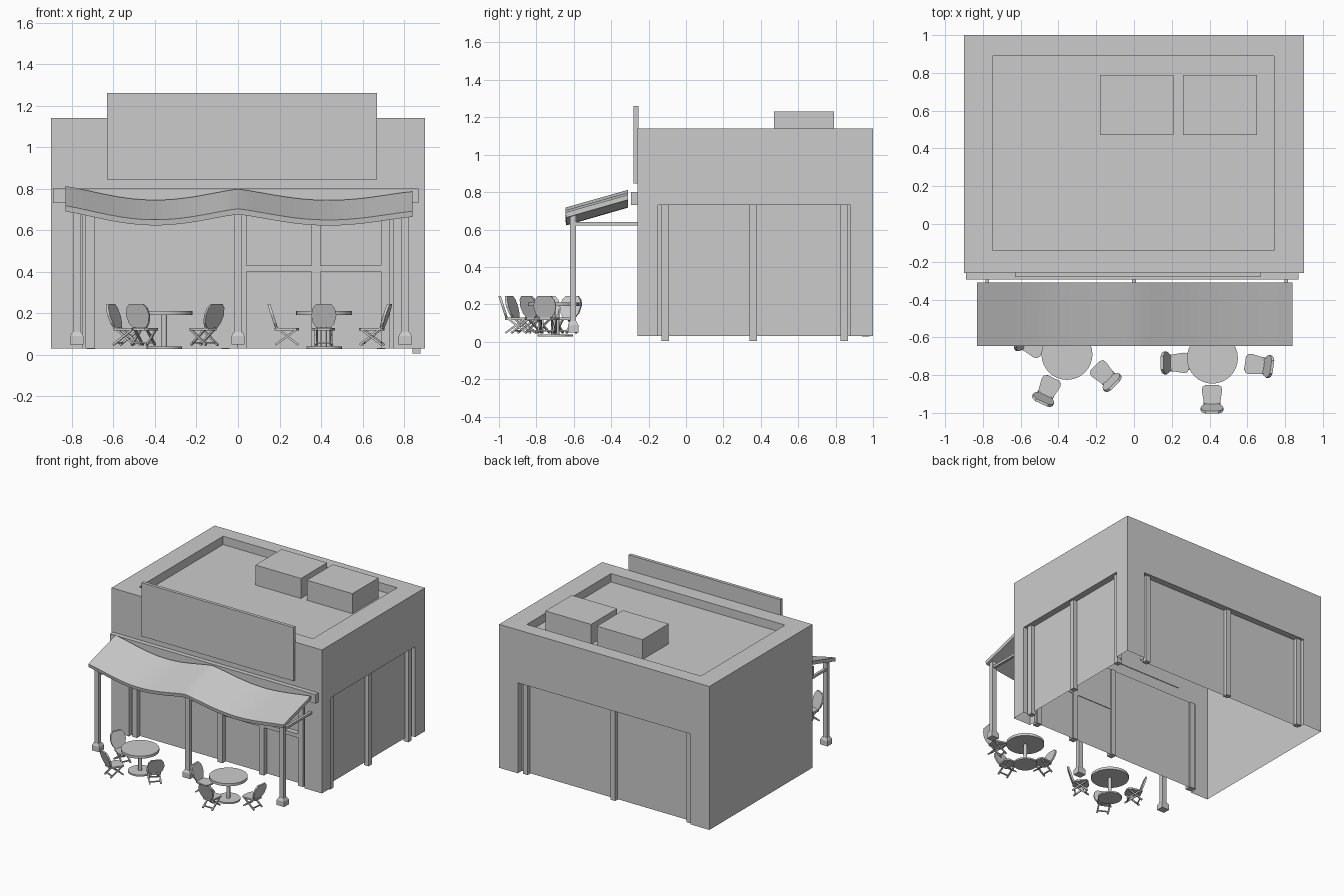
import bpy, bmesh
from math import radians, cos, sin, pi
from mathutils import Vector, Matrix

if "Cube" in bpy.data.objects:
    bpy.data.objects.remove(bpy.data.objects["Cube"])


def mesh(name, verts, faces, mat=None, smooth=False):
    me = bpy.data.meshes.new(name)
    me.from_pydata(verts, [], faces)
    bm = bmesh.new()
    bm.from_mesh(me)
    bmesh.ops.remove_doubles(bm, verts=bm.verts, dist=1e-5)
    bmesh.ops.recalc_face_normals(bm, faces=bm.faces)
    bm.to_mesh(me)
    bm.free()
    ob = bpy.data.objects.new(name, me)
    bpy.context.collection.objects.link(ob)
    if mat:
        ob.matrix_world = mat
    if smooth:
        bpy.context.view_layer.objects.active = ob
        bpy.ops.object.select_all(action='DESELECT')
        ob.select_set(True)
        bpy.ops.object.shade_smooth_by_angle(angle=radians(35))
    return ob


def prism(name, bottom, top, mat=None, smooth=False):
    n = len(bottom)
    faces = [tuple(range(n)), tuple(range(n, 2 * n))]
    faces += [(i, (i + 1) % n, n + (i + 1) % n, n + i) for i in range(n)]
    return mesh(name, list(bottom) + list(top), faces, mat, smooth)


def rect(x0, x1, y0, y1, z):
    return [(x0, y0, z), (x1, y0, z), (x1, y1, z), (x0, y1, z)]


def box(name, x0, x1, y0, y1, z0, z1):
    return prism(name, rect(x0, x1, y0, y1, z0), rect(x0, x1, y0, y1, z1))


def disc(name, x, y, r, z0, z1, n=32):
    ring = lambda z: [(x + r * cos(2 * pi * i / n), y + r * sin(2 * pi * i / n), z) for i in range(n)]
    return prism(name, ring(z0), ring(z1), smooth=True)


def bar(name, a, b, w, mat=None):
    # square bar between two points
    a, b = Vector(a), Vector(b)
    d = (b - a).normalized()
    side = d.cross(Vector((0, 0, 1)))
    side = side.normalized() if side.length > 1e-4 else Vector((1, 0, 0))
    up = side.cross(d)
    c = [(side * i + up * j) * w / 2 for i, j in ((-1, -1), (1, -1), (1, 1), (-1, 1))]
    return prism(name, [a + k for k in c], [b + k for k in c], mat)


# Building shell: open below, shallow recessed bays on three sides
X, Y0, Y1, Z0, ZT, ZW, ZR = 0.9, -0.26, 1.0, 0.03, 1.14, 0.73, 1.075
V, F = [], []


def quad(*pts):
    F.append(tuple(range(len(V), len(V) + 4)))
    V.extend(tuple(p) for p in pts)


def wall(start, end, a=None, b=None, depth=0.05):
    s, e = Vector((*start, 0)), Vector((*end, 0))
    u = (e - s).normalized()
    n = Vector((-u.y, u.x, 0)) * depth          # inward
    P = lambda t, z, k=0: s + u * t + n * k + Vector((0, 0, z))
    L = (e - s).length
    if a is None:
        quad(P(0, Z0), P(L, Z0), P(L, ZT), P(0, ZT))
        return
    quad(P(0, Z0), P(a, Z0), P(a, ZW), P(0, ZW))
    quad(P(b, Z0), P(L, Z0), P(L, ZW), P(b, ZW))
    F.append(tuple(range(len(V), len(V) + 6)))
    V.extend(tuple(p) for p in (P(0, ZW), P(a, ZW), P(b, ZW), P(L, ZW), P(L, ZT), P(0, ZT)))
    quad(P(a, Z0, 1), P(b, Z0, 1), P(b, ZW, 1), P(a, ZW, 1))
    quad(P(a, Z0), P(a, Z0, 1), P(a, ZW, 1), P(a, ZW))
    quad(P(b, Z0, 1), P(b, Z0), P(b, ZW), P(b, ZW, 1))
    quad(P(a, ZW), P(a, ZW, 1), P(b, ZW, 1), P(b, ZW))


wall((-X, Y0), (X, Y0), 0.15, 1.65)
wall((X, Y0), (X, Y1), 0.11, 1.14)
wall((X, Y1), (-X, Y1), 0.16, 1.64)
wall((-X, Y1), (-X, Y0))
# parapet and sunken roof
out, inn, low = rect(-X, X, Y0, Y1, ZT), rect(-0.75, 0.74, -0.14, 0.89, ZT), rect(-0.75, 0.74, -0.14, 0.89, ZR)
for i in range(4):
    j = (i + 1) % 4
    quad(out[i], out[j], inn[j], inn[i])
    quad(inn[i], inn[j], low[j], low[i])
quad(*low)
mesh("building_shell", V, F)

# Mullions in the bays
for x in (-0.712, 0.02, 0.375, 0.71):
    box("front_mullion", x - 0.022, x + 0.022, -0.25, -0.2, Z0, ZW)
box("window_rail", 0.04, 0.69, -0.25, -0.205, 0.4, 0.43)
for y in (-0.11, 0.36, 0.845):
    box("side_mullion", 0.84, 0.88, y - 0.02, y + 0.02, 0.005, ZW)
for x in (-0.71, -0.06, 0.69):
    box("back_mullion", x - 0.02, x + 0.02, 0.94, 0.98, 0.027, ZW)

# Rooftop units, sign board, fascia
box("roof_unit", -0.18, 0.21, 0.47, 0.79, ZR, 1.23)
box("roof_unit", 0.26, 0.65, 0.47, 0.79, ZR, 1.23)
box("sign_board", -0.63, 0.67, -0.28, -0.255, 0.845, 1.26)
box("fascia_band", -0.89, 0.87, -0.295, -0.26, 0.73, 0.8)

# Awning: two sagging bays sloping to the front
def sag(x):
    if x < 0:
        t = (x + 0.83) / 0.83
        return 0.812 - 0.014 * t - 0.06 * sin(pi * t) ** 1.2
    t = x / 0.84
    return 0.798 - 0.012 * t - 0.048 * sin(pi * t) ** 1.2


xs = [-0.83 * (1 - i / 16) for i in range(16)] + [0.84 * i / 16 for i in range(17)]
av, af = [], []
for x in xs:
    z = sag(x)
    av += [(x, -0.31, z), (x, -0.645, z - 0.095), (x, -0.64, z - 0.122), (x, -0.31, z - 0.027)]
n = len(xs)
for i in range(n - 1):
    for k in range(4):
        a, b = 4 * i + k, 4 * i + (k + 1) % 4
        af.append((a, b, b + 4, a + 4))
af += [(0, 1, 2, 3), tuple(4 * n - 4 + k for k in range(4))]
mesh("awning", av, af, smooth=True)

# Posts with footings and tie beams
for x in (-0.777, 0.0, 0.806):
    box("awning_post", x - 0.018, x + 0.018, -0.62, -0.588, 0.1, 0.685)
    box("post_footing", x - 0.032, x + 0.032, -0.632, -0.576, 0.05, 0.09)
    prism("footing_cap", rect(x - 0.032, x + 0.032, -0.632, -0.576, 0.09),
          rect(x - 0.02, x + 0.02, -0.622, -0.586, 0.11))
    box("tie_beam", x - 0.01, x + 0.01, -0.6, -0.26, 0.622, 0.64)

# Tables
for x, y in ((-0.355, -0.69), (0.415, -0.71)):
    disc("table_top", x, y, 0.135, 0.19, 0.21)
    disc("table_stem", x, y, 0.013, 0.04, 0.19, 12)
    disc("table_base", x, y, 0.085, 0.028, 0.04)

# Folding chairs: local +y faces the table
seat_half = [(0.03, -0.058), (0.042, -0.045), (0.054, 0.03), (0.05, 0.048), (0.03, 0.058)]
back_half = [(0.035, 0.0), (0.052, 0.022), (0.061, 0.06), (0.053, 0.095), (0.035, 0.115)]


def both(half):
    return half + [(-x, y) for x, y in reversed(half)]


def chair(x, y, deg):
    m = Matrix.Translation((x, y, 0)) @ Matrix.Rotation(radians(deg), 4, 'Z')
    s, b = both(seat_half), both(back_half)
    prism("chair_seat", [(u, v, 0.117) for u, v in s], [(u, v, 0.129) for u, v in s], m)
    lean = lambda d: [(u, -0.05 + d - v * 0.32, 0.13 + v) for u, v in b]
    prism("chair_back", lean(-0.007), lean(0.007), m)
    for k in (-1, 1):
        bar("chair_leg", (k * 0.04, -0.055, 0.047), (k * 0.04, 0.045, 0.12), 0.01, m)
        bar("chair_leg", (k * 0.032, 0.055, 0.047), (k * 0.032, -0.055, 0.135), 0.01, m)
    for v in (-0.04, 0.04):
        bar("chair_stretcher", (-0.04, v, 0.058), (0.04, v, 0.058), 0.008, m)


for c in ((0.235, -0.735, -90), (0.645, -0.745, 82), (0.413, -0.91, 0),
          (-0.165, -0.79, 45), (-0.452, -0.867, -25), (-0.535, -0.645, -115)):
    chair(*c)
